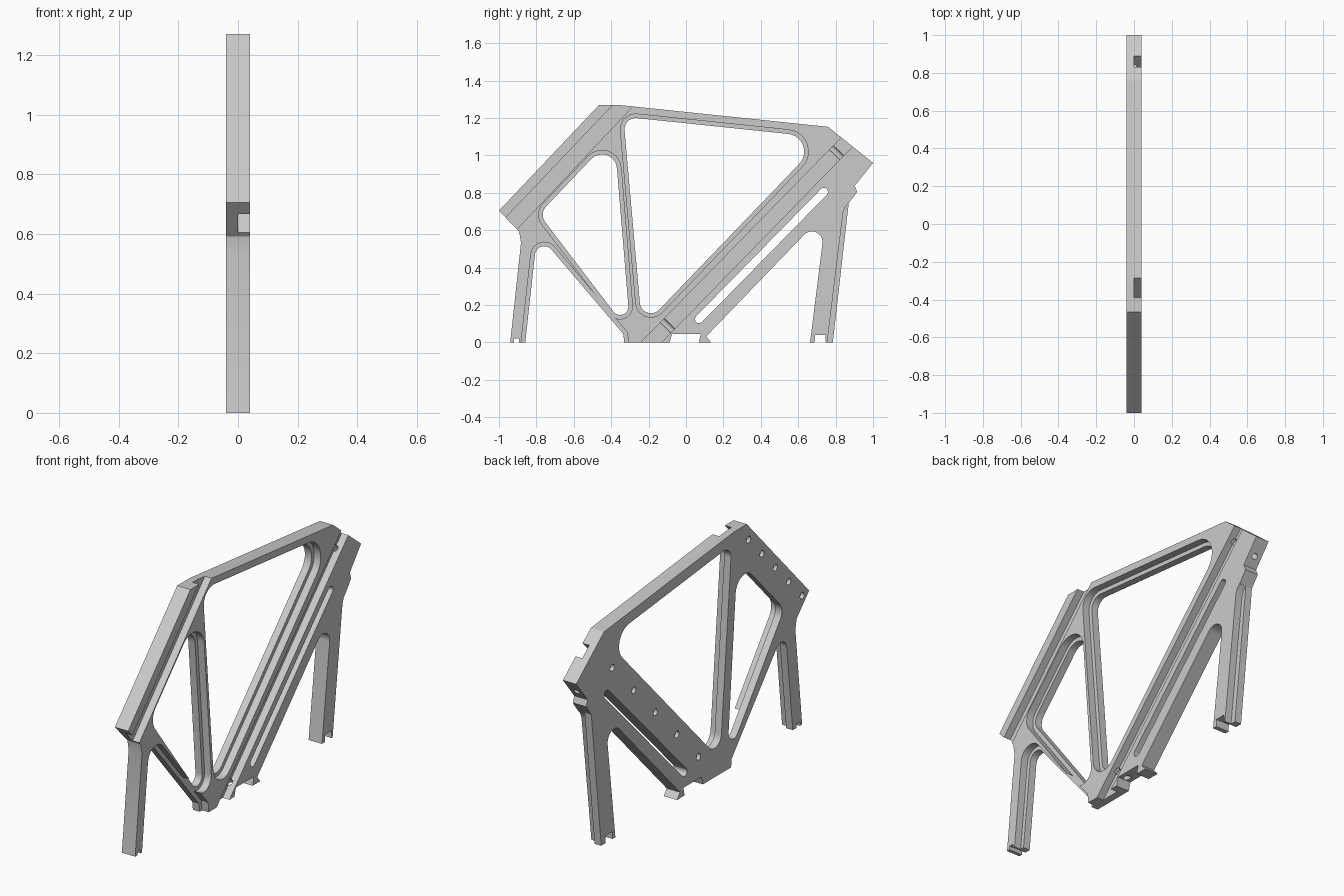
import bpy, bmesh, math
from mathutils import Vector, Matrix

default = bpy.data.objects.get("Cube")
if default:
    bpy.data.objects.remove(default, do_unlink=True)

HALF = 0.04      # half thickness of the plate
LIP = 0.022      # width of the stepped rim around the openings

grey = bpy.data.materials.new("light grey")
grey.use_nodes = True
grey.diffuse_color = (0.6, 0.6, 0.6, 1)
grey.node_tree.nodes["Principled BSDF"].inputs["Base Color"].default_value = (0.6, 0.6, 0.6, 1)


def rounded(corners, radii, grow=0.0, steps=10):
    """Counter-clockwise (y, z) outline with rounded corners, optionally grown outward."""
    pts = []
    for i, (corner, r) in enumerate(zip(corners, radii)):
        v = Vector(corner)
        a = (Vector(corners[i - 1]) - v).normalized()
        b = (Vector(corners[(i + 1) % len(corners)]) - v).normalized()
        half = a.angle(b) / 2
        bis = (a + b).normalized()
        if r == 0:
            pts.append(v - bis * grow / math.sin(half))
            continue
        centre = v + bis * r / math.sin(half)
        start = math.atan2(-bis.y, -bis.x)
        sweep = math.pi / 2 - half
        for k in range(steps + 1):
            t = start - sweep + 2 * sweep * k / steps
            pts.append(centre + (r + grow) * Vector((math.cos(t), math.sin(t))))
    return pts


def new_object(name, bm):
    bmesh.ops.recalc_face_normals(bm, faces=bm.faces)
    mesh = bpy.data.meshes.new(name)
    bm.to_mesh(mesh)
    bm.free()
    obj = bpy.data.objects.new(name, mesh)
    bpy.context.collection.objects.link(obj)
    return obj


def prism(name, pts, x0, x1):
    """Extrude a (y, z) outline along x."""
    bm = bmesh.new()
    face = bm.faces.new([bm.verts.new((x0, p[0], p[1])) for p in pts])
    top = bmesh.ops.extrude_face_region(bm, geom=[face])["geom"]
    bmesh.ops.translate(bm, vec=(x1 - x0, 0, 0),
                        verts=[g for g in top if isinstance(g, bmesh.types.BMVert)])
    return new_object(name, bm)


def rod(name, start, end, radius):
    """Cylinder between two points."""
    start, end = Vector(start), Vector(end)
    axis = end - start
    turn = axis.to_track_quat('Z', 'Y').to_matrix().to_4x4()
    bm = bmesh.new()
    bmesh.ops.create_cone(bm, cap_ends=True, segments=20, radius1=radius, radius2=radius,
                          depth=axis.length, matrix=Matrix.Translation((start + end) / 2) @ turn)
    return new_object(name, bm)


cutters = []


def cut_through(name, pts):
    cutters.append(prism(name, pts, -0.1, 0.1))


def cut_half(name, pts):
    cutters.append(prism(name, pts, 0.0, 0.1))


# Outer silhouette of the whole frame
outline = [(-0.94, 0), (0.785, 0), (0.87, 0.745), (0.915, 0.805), (0.902, 0.838), (1.0, 0.96),
           (0.76, 1.153), (-0.36, 1.27), (-0.465, 1.27), (-1.0, 0.705), (-0.892, 0.592),
           (-0.882, 0.535)]
frame = prism("side_frame", outline, -HALF, HALF)

# Openings with a stepped rim: front window, rear window, gap behind the front leg
rimmed = {
    "front_window": ([(-0.384, 1.11), (-0.786, 0.687), (-0.296, 0.045)], [0.08, 0.065, 0.044]),
    "rear_window": ([(-0.335, 1.207), (-0.235, 0.08), (0.74, 1.095)], [0.06, 0.06, 0.095]),
    "front_leg_gap": ([(-0.795, 0.585), (-0.865, -0.05), (-0.325, -0.05), (-0.335, 0.045)],
                      [0.05, 0, 0, 0]),
}
for name, (corners, radii) in rimmed.items():
    cut_through(name, rounded(corners, radii))
    cut_half(name + "_rim", rounded(corners, radii, LIP))

# Plain gap in front of the rear leg
cut_through("rear_leg_gap", rounded(
    [(0.751, 0.70), (0.108, 0.032), (0.135, 0), (0.135, -0.05), (0.657, -0.05)],
    [0.057, 0, 0, 0, 0]))

# Long rounded slot under the lower beam
p, q = Vector((0.07, 0.125)), Vector((0.737, 0.805))
along = math.atan2(q.y - p.y, q.x - p.x)
slot = []
for centre, base in ((p, along + math.pi / 2), (q, along - math.pi / 2)):
    slot += [centre + 0.022 * Vector((math.cos(base + math.pi * k / 10),
                                      math.sin(base + math.pi * k / 10))) for k in range(11)]
cut_through("long_slot", slot)

# Notches under the feet and under the bottom joint
cut_through("bottom_notch", [(-0.09, -0.05), (0.068, -0.05), (0.068, 0), (0.08, 0.045),
                             (-0.075, 0.045), (-0.088, 0)])
cut_through("front_foot_notch", [(-0.92, -0.05), (-0.893, -0.05), (-0.893, 0.02), (-0.92, 0.02)])
cut_through("rear_foot_notch", [(0.685, -0.05), (0.747, -0.05), (0.747, 0.04), (0.69, 0.04)])

# Rail channels along both sloping beams, and the step behind the rear leg
cut_half("front_channel", [(-1.06, 0.567), (-0.996, 0.508), (-0.202, 1.35), (-0.314, 1.35)])
cut_half("rear_channel", [(-0.28, -0.04), (-0.19, -0.06), (0.988, 1.148), (0.928, 1.195)])
cut_half("rear_leg_step", [(0.749, -0.05), (1.0, -0.05), (1.0, 0.745), (0.869, 0.745),
                           (0.85, 0.722), (0.84, 0.695)])

# Cross bolt holes through the lower beam
cutters.append(rod("upper_bolt_hole", (0, 0.765, 1.053), (0, 1.02, 0.81), 0.016))
cutters.append(rod("lower_bolt_hole", (0, -0.135, 0.125), (0, 0.03, -0.032), 0.016))

# Rows of shallow screw holes on the flat side
for name, first, last in (("front_screw", (-0.94, 0.70), (-0.48, 1.18)),
                          ("rear_screw", (-0.05, 0.165), (0.69, 0.93))):
    for k in range(5):
        y, z = Vector(first).lerp(Vector(last), k / 4)
        cutters.append(rod(name, (-0.1, y, z), (-0.02, y, z), 0.018))

# Carve the frame and discard the cutters
for c in cutters:
    c.hide_render = True
    mod = frame.modifiers.new(c.name, 'BOOLEAN')
    mod.operation, mod.solver, mod.object = 'DIFFERENCE', 'EXACT', c
bpy.context.view_layer.update()
carved = bpy.data.meshes.new_from_object(frame.evaluated_get(bpy.context.evaluated_depsgraph_get()))
frame.modifiers.clear()
frame.data = carved
for c in cutters:
    bpy.data.objects.remove(c, do_unlink=True)

carved.materials.clear()
carved.materials.append(grey)
for poly in carved.polygons:
    poly.material_index = 0

bpy.ops.object.select_all(action='DESELECT')
frame.select_set(True)
bpy.context.view_layer.objects.active = frame
bpy.ops.object.shade_smooth_by_angle(angle=math.radians(30))
